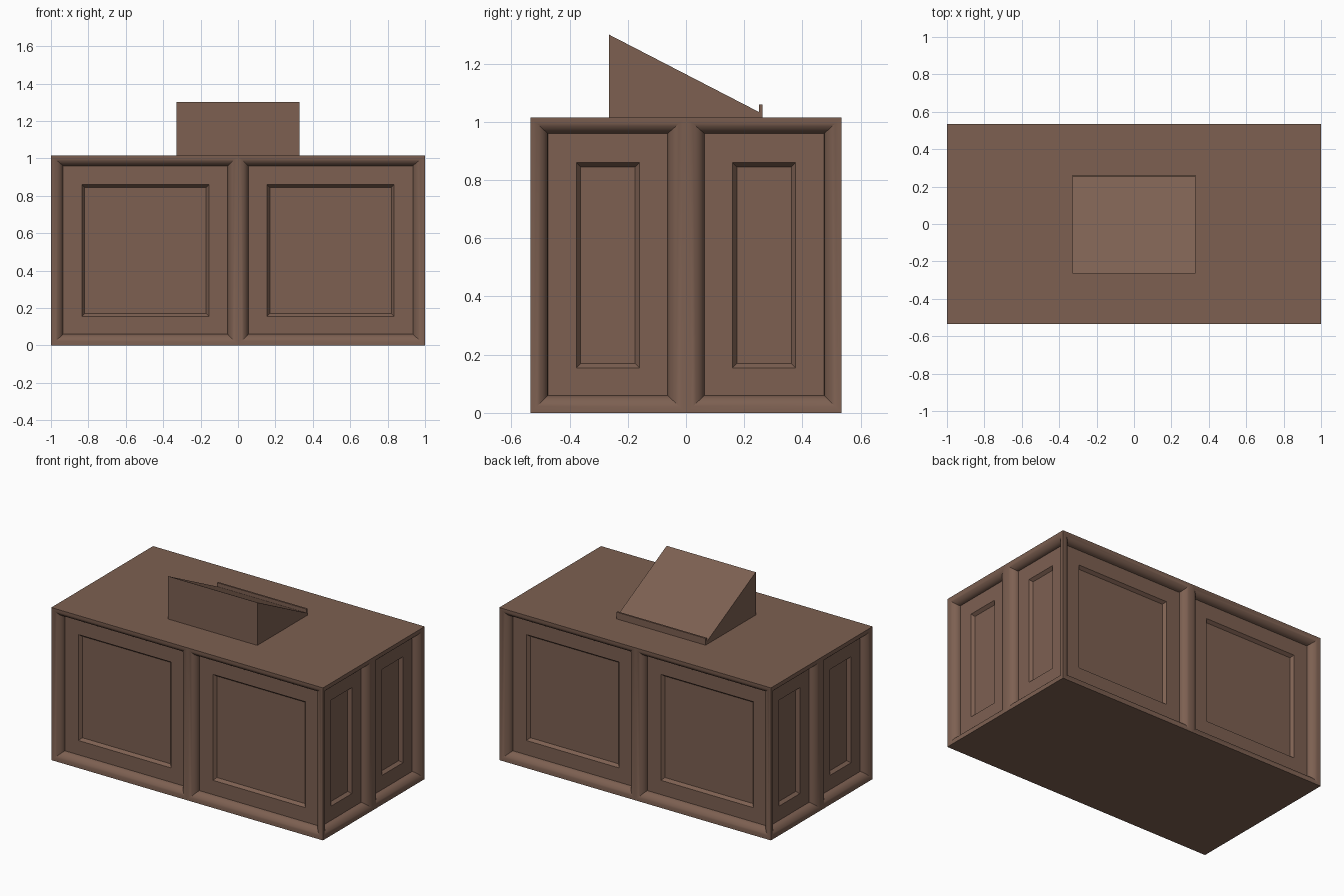
import bpy, bmesh, math
from mathutils import Vector

if "Cube" in bpy.data.objects:
    bpy.data.objects.remove(bpy.data.objects["Cube"], do_unlink=True)

W, D, H = 1.0, 0.535, 1.015      # half width, half depth, height
DEPTH, GROOVE = 0.05, 0.02       # moulding depth, inner panel depth

wood = bpy.data.materials.new("brown wood")
wood.diffuse_color = (0.205, 0.117, 0.083, 1)
wood.use_nodes = True
wood.node_tree.nodes["Principled BSDF"].inputs["Base Color"].default_value = wood.diffuse_color


def finish(name, bm):
    bmesh.ops.remove_doubles(bm, verts=bm.verts, dist=1e-5)
    bmesh.ops.recalc_face_normals(bm, faces=bm.faces)
    mesh = bpy.data.meshes.new(name)
    bm.to_mesh(mesh)
    bm.free()
    mesh.materials.append(wood)
    ob = bpy.data.objects.new(name, mesh)
    bpy.context.collection.objects.link(ob)
    bpy.ops.object.select_all(action="DESELECT")
    ob.select_set(True)
    bpy.context.view_layer.objects.active = ob
    bpy.ops.object.shade_smooth_by_angle(angle=math.radians(30))
    return ob


def panel(bm, normal, side, half, dist, post, edge, inner):
    """One moulded panel: nested rectangles sunk into half of a wall."""
    n = Vector(normal)
    u = Vector((0, 0, 1)).cross(n) * side
    rings = []
    # quarter-round moulding
    for i in range(9):
        a = math.radians(90) * i / 8
        s = math.sin(a)
        rings.append((post * s, half - edge * s, 0.06 * s, H - 0.055 * s, DEPTH * (1 - math.cos(a))))
    # bevelled sunken centre
    lo, hi = inner
    rings.append((lo, hi, 0.155, 0.86, DEPTH))
    rings.append((lo + 0.015, hi - 0.015, 0.17, 0.845, DEPTH + GROOVE))
    loops = []
    for a, b, z0, z1, d in rings:
        corners = ((a, z0), (b, z0), (b, z1), (a, z1))
        loops.append([bm.verts.new(u * p + n * (dist - d) + Vector((0, 0, z))) for p, z in corners])
    for r, s in zip(loops, loops[1:]):
        for i in range(4):
            j = (i + 1) % 4
            bm.faces.new((r[i], r[j], s[j], s[i]))
    bm.faces.new(loops[-1])


# Cabinet body: two panels on each wall, closed by a top and a bottom
bm = bmesh.new()
for sign in (-1, 1):
    for side in (-1, 1):
        panel(bm, (0, sign, 0), side, W, D, 0.055, 0.065, (0.155, 0.835))
        panel(bm, (sign, 0, 0), side, D, W, 0.063, 0.06, (0.16, 0.377))
for z in (0, H):
    outline = ((-W, -D), (0, -D), (W, -D), (W, 0), (W, D), (0, D), (-W, D), (-W, 0))
    bm.faces.new([bm.verts.new((x, y, z)) for x, y in outline])
finish("desk_body", bm)


def extrude_profile(name, points, half):
    bm = bmesh.new()
    face = bm.faces.new([bm.verts.new((-half, y, z)) for y, z in points])
    ext = bmesh.ops.extrude_face_region(bm, geom=[face])["geom"]
    verts = [v for v in ext if isinstance(v, bmesh.types.BMVert)]
    bmesh.ops.translate(bm, verts=verts, vec=(2 * half, 0, 0))
    return finish(name, bm)


# Sloping reading stand with a small lip at its low edge
extrude_profile("reading_stand", ((-0.265, H), (0.262, H), (0.262, 1.028), (-0.265, 1.3)), 0.328)
extrude_profile("stand_lip", ((0.25, H), (0.262, H), (0.262, 1.06), (0.25, 1.06)), 0.328)
